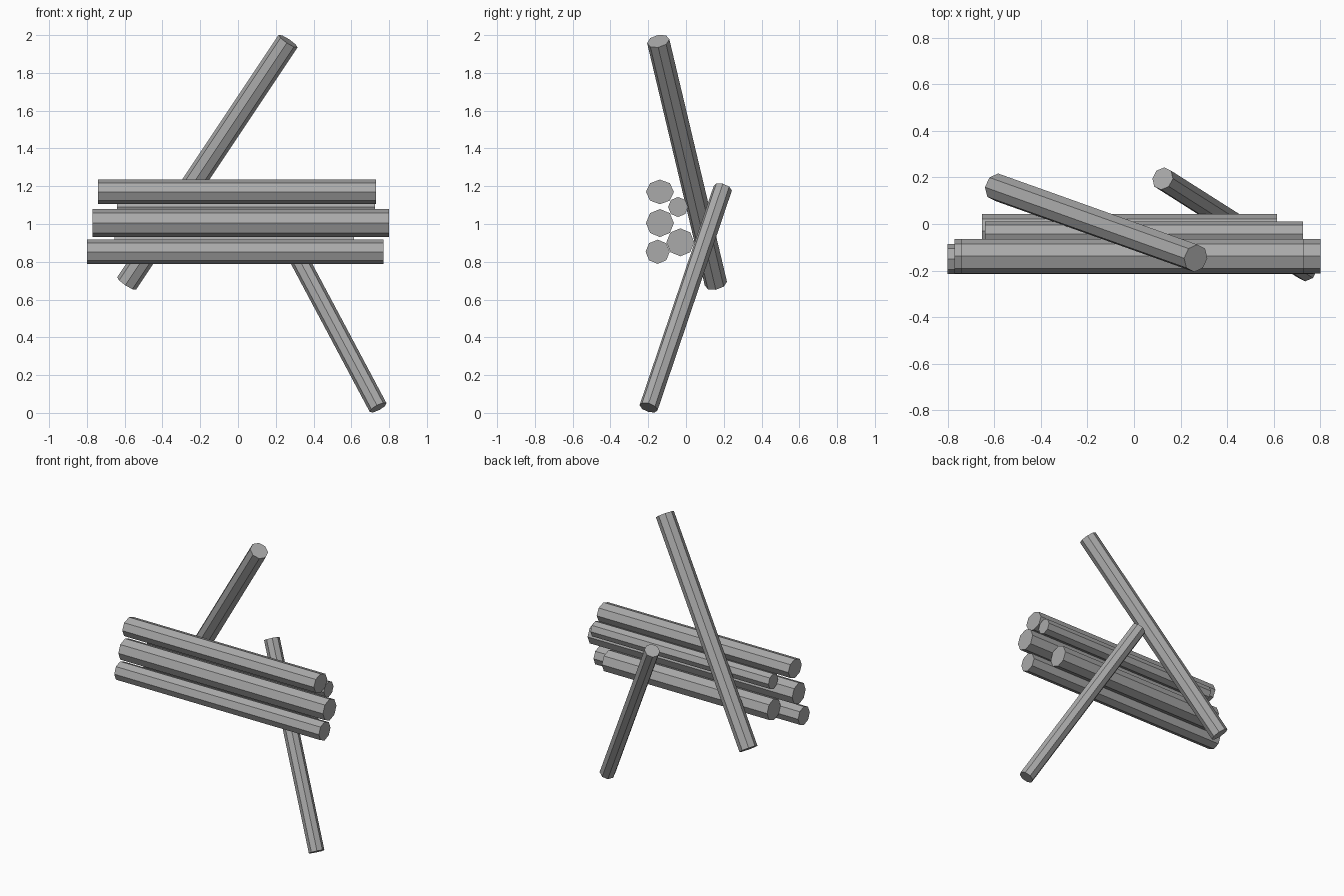
import bpy
import bmesh
from mathutils import Matrix, Vector

cube = bpy.data.objects.get("Cube")
if cube:
    bpy.data.objects.remove(cube, do_unlink=True)

grey = bpy.data.materials.new("weathered_grey")
grey.use_nodes = True
colour = (0.4, 0.4, 0.4, 1)
grey.diffuse_color = colour
grey.node_tree.nodes["Principled BSDF"].inputs["Base Color"].default_value = colour


def pole(name, start, end, radius, flatten=1.0):
    """Eight-sided pole between two end centres."""
    start, end = Vector(start), Vector(end)
    axis = end - start
    length = axis.length
    axis.normalize()
    # Cross-section frame: one corner lies in the plane facing the front
    side = Vector((0, 1, 0)).cross(axis).normalized()
    other = axis.cross(side)
    frame = Matrix((side * flatten, other, axis)).transposed().to_4x4()
    frame.translation = (start + end) / 2
    bm = bmesh.new()
    bmesh.ops.create_cone(bm, cap_ends=True, segments=8, radius1=radius,
                          radius2=radius, depth=length, matrix=frame)
    bmesh.ops.recalc_face_normals(bm, faces=bm.faces)
    mesh = bpy.data.meshes.new(name)
    bm.to_mesh(mesh)
    bm.free()
    mesh.materials.append(grey)
    obj = bpy.data.objects.new(name, mesh)
    bpy.context.collection.objects.link(obj)
    return obj


# Horizontal logs: name, left and right ends, depth, height, radius, flattening
logs = [
    ("front_top_log", -0.74, 0.73, -0.138, 1.17, 0.074, 0.88),
    ("front_middle_log", -0.77, 0.80, -0.138, 1.005, 0.074, 1),
    ("front_bottom_log", -0.80, 0.77, -0.15, 0.853, 0.064, 1),
    ("rear_top_log", -0.64, 0.725, -0.042, 1.09, 0.053, 1),
    ("rear_bottom_log", -0.653, 0.615, -0.03, 0.903, 0.074, 1),
]
for name, x1, x2, y, z, radius, flatten in logs:
    pole(name, (x1, y, z), (x2, y, z), radius, flatten)

# Leaning poles behind the stack
pole("long_leaning_pole", (-0.59, 0.158, 0.685), (0.265, -0.147, 1.968), 0.06)
pole("short_leaning_pole", (0.742, -0.198, 0.028), (0.123, 0.195, 1.19), 0.05)
